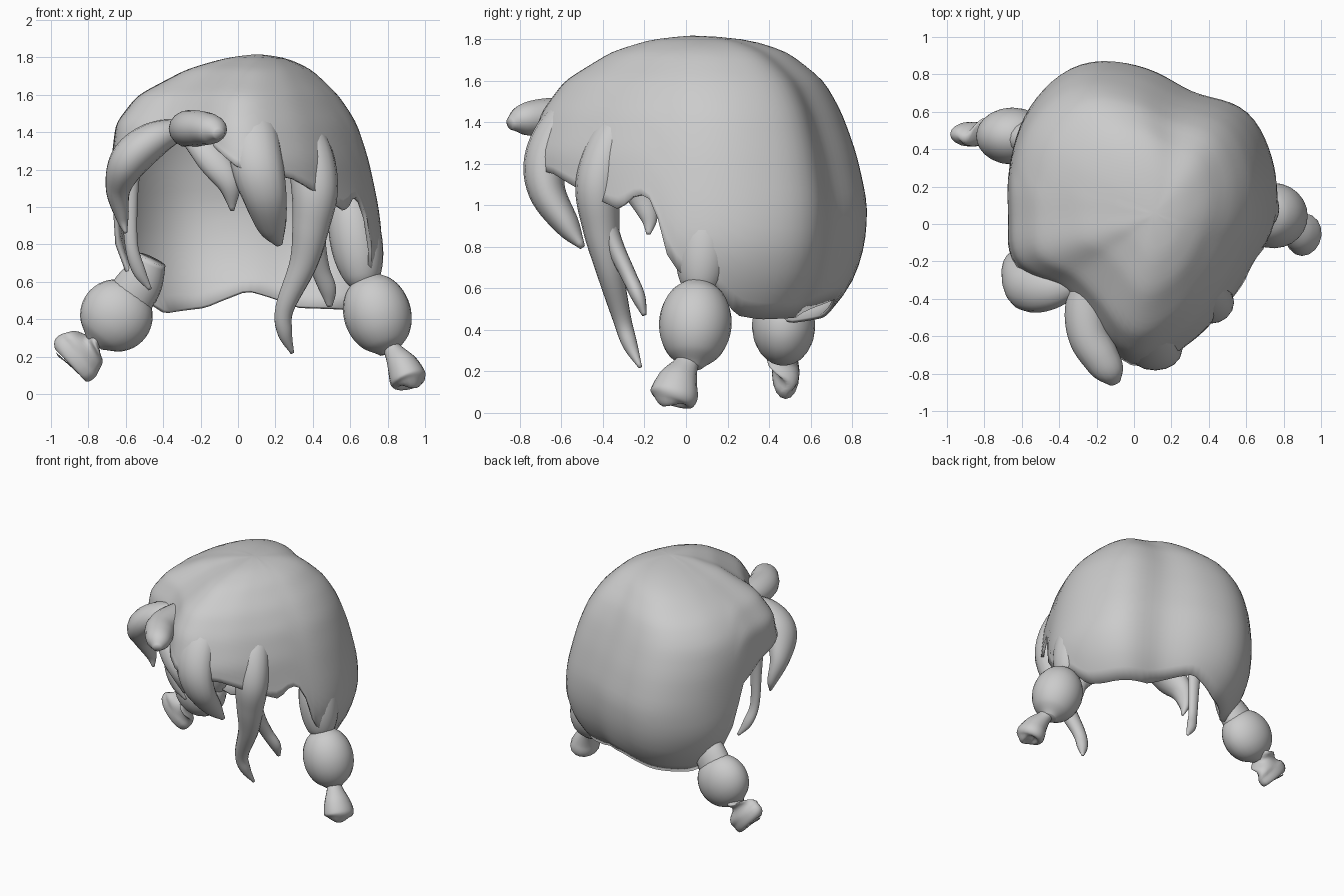
import bpy, bmesh, math
from mathutils import Vector

if "Cube" in bpy.data.objects:
    bpy.data.objects.remove(bpy.data.objects["Cube"])

GREY = (0.6, 0.6, 0.6, 1)
hair = bpy.data.materials.new("hair grey")
hair.use_nodes = True
hair.diffuse_color = GREY
hair.node_tree.nodes["Principled BSDF"].inputs["Base Color"].default_value = GREY


def finish(name, bm):
    bmesh.ops.recalc_face_normals(bm, faces=bm.faces)
    mesh = bpy.data.meshes.new(name)
    bm.to_mesh(mesh)
    bm.free()
    mesh.materials.append(hair)
    for p in mesh.polygons:
        p.use_smooth = True
    ob = bpy.data.objects.new(name, mesh)
    bpy.context.collection.objects.link(ob)
    return ob


def lookup(table, key):
    """Interpolate the rows of a table sorted by their first value."""
    for a, b in zip(table, table[1:]):
        if key <= b[0]:
            f = (key - a[0]) / (b[0] - a[0])
            return [u + (v - u) * f for u, v in zip(a[1:], b[1:])]
    return table[-1][1:]


def blend(a, b, c, d, t):
    """Smooth curve from b to c."""
    return (b + (c - a) * t / 2 + (a - 2.5 * b + 2 * c - d / 2) * t * t
            + (1.5 * (b - c) + (d - a) / 2) * t ** 3)


# Cap: plan radius by direction; width and sideways shift by height; hem by direction
PLAN = [.72, .76, .79, .71, .79, .87, .84, .77, .72, .74, .61, .66, .85, .78, .7, .68]
WIDTH = [(.4, .75, .7, .68, 0), (.6, .92, .8, .91, 0), (.8, 1, .88, .99, 0),
         (1, .98, .92, 1.01, -.01), (1.25, .95, .96, .94, -.04), (1.45, .89, .88, .85, -.06),
         (1.6, .74, .75, .75, -.05), (1.74, .45, .48, .54, .01), (1.8, .21, .25, .31, .05),
         (1.82, 0, 0, 0, .06)]
HEM = [(0, .61), (8, .6), (18, .47), (30, .45), (60, .46), (90, .55), (110, .46), (135, .43),
       (148, .52), (156, .8), (164, 1.1), (180, 1.2), (205, 1.3), (225, 1.36),
       (258, 1.34), (270, 1.2), (292, 1.15), (310, 1.05), (325, .98), (334, 1.06),
       (342, 1.02), (349, .72), (360, .61)]


def plan_radius(deg):
    i, f = divmod(deg / 22.5, 1)
    return blend(*[PLAN[(int(i) + k) % 16] for k in (-1, 0, 1, 2)], f)


def cap_point(deg, t):
    hem = lookup(HEM, deg)[0]
    z = 1.82 - (1.82 - hem) * t ** 1.6
    side, front, back, shift = lookup(WIDTH, z)
    c, s = math.cos(math.radians(deg)), math.sin(math.radians(deg))
    r = plan_radius(deg) * (side * c * c + (back if s > 0 else front) * s * s)
    return Vector((.05 + shift + r * c, .05 + r * s, z))


COLS, ROWS = 90, 28
bm = bmesh.new()
crown = bm.verts.new((.11, .05, 1.82))
grid = [[bm.verts.new(cap_point(i * 360 / COLS, j / ROWS)) for j in range(1, ROWS + 1)]
        for i in range(COLS)]
for i in range(COLS):
    a, b = grid[i], grid[(i + 1) % COLS]
    bm.faces.new((crown, a[0], b[0]))
    for j in range(ROWS - 1):
        bm.faces.new((a[j], a[j + 1], b[j + 1], b[j]))
for _ in range(3):
    bmesh.ops.smooth_vert(bm, verts=[v for v in bm.verts if not v.is_boundary], factor=.5,
                          use_axis_x=True, use_axis_y=True, use_axis_z=True)
cap = finish("hair_cap", bm)
shell = cap.modifiers.new("thickness", "SOLIDIFY")
shell.thickness = .02
shell.offset = -1


def spline(points, steps=7):
    """Smooth path through points of x, y, z and radius."""
    pts = [Vector(p) for p in points]
    pts = [2 * pts[0] - pts[1]] + pts + [2 * pts[-1] - pts[-2]]
    return [blend(*pts[k - 1:k + 3], n / steps)
            for k in range(1, len(pts) - 2) for n in range(steps)] + [pts[-2]]


def lock(name, points, side=(1, 0, 0), flat=.75, sides=16):
    """Tapered strand; flat thins it across the side direction."""
    path = spline(points)
    bm = bmesh.new()
    rings = []
    for k, p in enumerate(path):
        ahead = (path[min(k + 1, len(path) - 1)] - path[max(k - 1, 0)]).xyz.normalized()
        v = ahead.cross(Vector(side)).normalized()
        u = v.cross(ahead)
        r = max(p.w, .008)
        rings.append([bm.verts.new(p.xyz + r * (u * math.cos(w) + v * flat * math.sin(w)))
                      for w in (math.tau * n / sides for n in range(sides))])
    for a, b in zip(rings, rings[1:]):
        for n in range(sides):
            m = (n + 1) % sides
            bm.faces.new((a[n], a[m], b[m], b[n]))
    bm.faces.new(rings[0])
    bm.faces.new(rings[-1])
    return finish(name, bm)


def bulb(name, start, end, radius, flat):
    """Rounded ball of hair stretched between two tied ends."""
    start, end = Vector(start), Vector(end)
    points = []
    for k in range(9):
        w = math.pi * k / 8
        p = start.lerp(end, (1 - math.cos(w)) / 2)
        points.append((*p, max(radius * math.sin(w), .05)))
    return lock(name, points, flat=flat, sides=24)


# Fringe and side locks, rooted under the cap surface
lock("fringe_curl", [(-.25, -.3, 1.44, .08), (-.26, -.46, 1.42, .11), (-.24, -.6, 1.42, .11),
                     (-.18, -.71, 1.42, .1), (-.13, -.79, 1.41, .08), (-.1, -.85, 1.39, .03)],
     flat=.9)
lock("fringe_curl_tail", [(-.24, -.55, 1.38, .07), (-.14, -.62, 1.26, .085),
                          (-.05, -.65, 1.13, .065), (-.03, -.62, .98, .01)])
lock("front_lock", [(.08, -.4, 1.56, .08), (.08, -.57, 1.42, .13), (.1, -.67, 1.24, .14),
                    (.14, -.67, 1.07, .12), (.18, -.57, .9, .08), (.22, -.5, .8, .02)])
lock("long_lock", [(.32, -.25, 1.46, .08), (.38, -.36, 1.3, .12), (.41, -.42, 1.1, .125),
                   (.39, -.41, .9, .1), (.35, -.37, .7, .075), (.25, -.31, .46, .05),
                   (.25, -.27, .33, .04), (.29, -.22, .22, .01)], flat=.9)
lock("long_lock_branch", [(.4, -.42, 1.02, .08), (.41, -.35, .82, .06), (.44, -.28, .67, .05),
                          (.48, -.23, .56, .045), (.49, -.2, .47, .015)])
lock("temple_lock", [(-.28, -.3, 1.43, .06), (-.45, -.34, 1.36, .12), (-.58, -.33, 1.25, .13),
                     (-.64, -.24, 1.1, .085), (-.62, -.18, .95, .045), (-.6, -.18, .86, .01)],
     side=(0, 1, 0), flat=.8)
lock("thin_temple_lock", [(-.58, -.02, 1.3, .07), (-.58, -.03, 1.05, .045),
                          (-.57, -.03, .8, .035), (-.53, 0, .66, .035), (-.47, .03, .56, .01)])

# Bunches: gathered root, rounded bulb and flared tuft
bulb("left_bunch_root", (.58, .12, 1.12), (.68, .06, .54), .14, 1)
bulb("left_bunch", (.68, .06, .64), (.81, .03, .22), .18, .97)
lock("left_tuft", [(.79, .03, .29, .05), (.83, 0, .23, .06), (.88, -.04, .15, .1),
                   (.91, -.06, .08, .115), (.92, -.07, .05, .08), (.92, -.07, .04, .02)],
     side=(0, 1, 0), flat=.85)
lock("right_bunch_root", [(-.46, .42, .72, .08), (-.52, .45, .6, .12), (-.6, .47, .48, .13)])
bulb("right_bunch", (-.53, .47, .57), (-.77, .47, .27), .195, .78)
lock("right_tuft", [(-.72, .47, .33, .05), (-.78, .48, .27, .1), (-.85, .48, .21, .145),
                    (-.9, .48, .17, .13), (-.91, .48, .16, .02)], side=(1, 0, 1), flat=.45)
